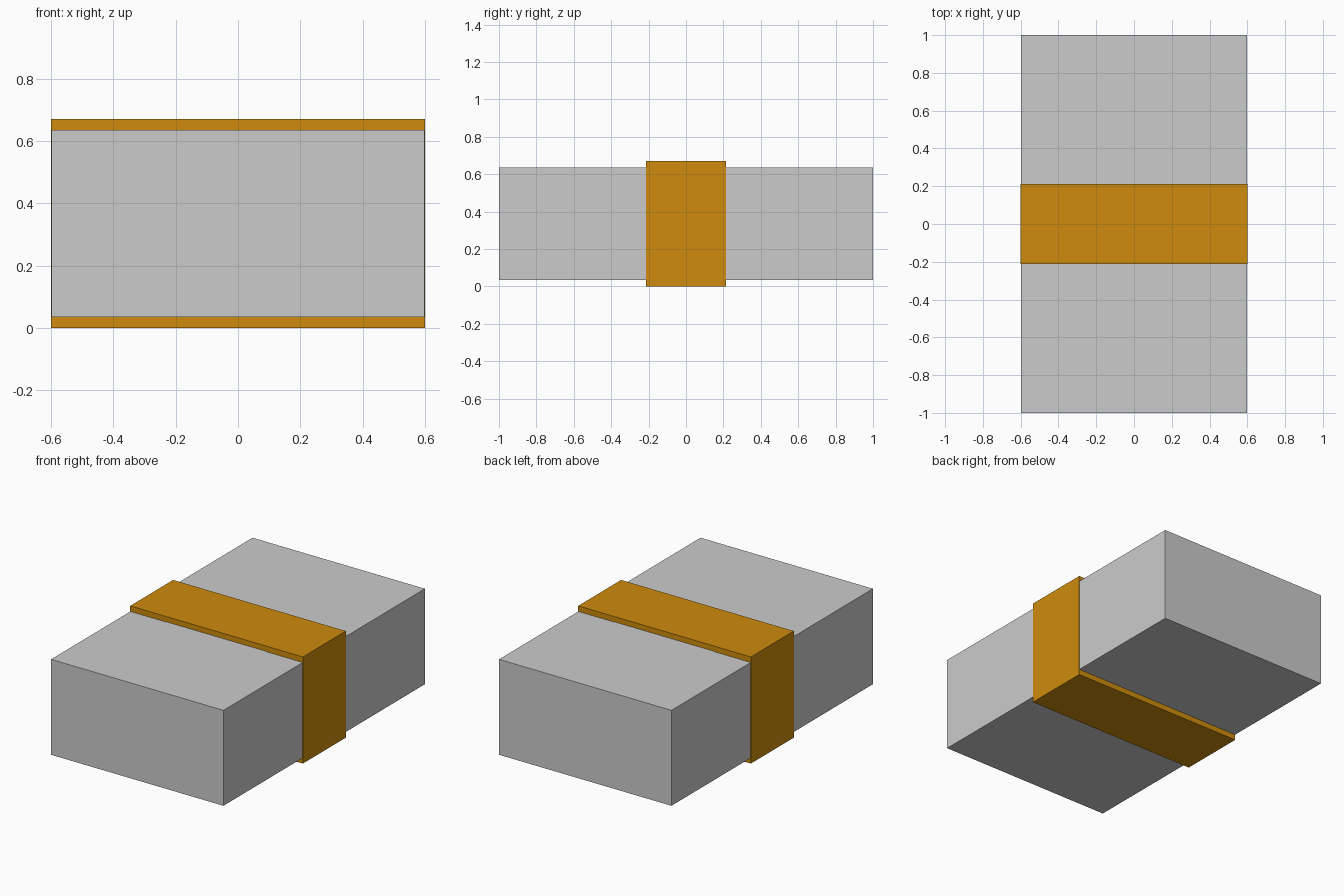
import bpy, bmesh

if "Cube" in bpy.data.objects:
    bpy.data.objects.remove(bpy.data.objects["Cube"])

ORANGE = bpy.data.materials.new("band_orange")
ORANGE.diffuse_color = (0.62, 0.26, 0.004, 1)
ORANGE.use_nodes = True
ORANGE.node_tree.nodes["Principled BSDF"].inputs["Base Color"].default_value = ORANGE.diffuse_color

Z_BOTTOM, Z_TOP, HEIGHT = 0.035, 0.635, 0.67


def add_object(name, bm, mat=None):
    mesh = bpy.data.meshes.new(name)
    bm.to_mesh(mesh)
    bm.free()
    obj = bpy.data.objects.new(name, mesh)
    bpy.context.collection.objects.link(obj)
    if mat:
        mesh.materials.append(mat)
    return obj


def box(name, half_x, half_y, z0, z1):
    bm = bmesh.new()
    bmesh.ops.create_cube(bm, size=1)
    for v in bm.verts:
        v.co = (v.co.x * 2 * half_x, v.co.y * 2 * half_y,
                z0 + (v.co.z + 0.5) * (z1 - z0))
    return add_object(name, bm)


def printed_patch(name, quarter, y=0.0):
    """Flat outline on the top face, mirrored from one quarter (x axis to y axis)."""
    half = quarter + [(-px, py) for px, py in reversed(quarter)]
    full = half + [(px, -py) for px, py in reversed(half)]
    points = []
    for p in full:
        if not any(abs(p[0] - q[0]) + abs(p[1] - q[1]) < 1e-6 for q in points):
            points.append(p)
    bm = bmesh.new()
    bm.faces.new([bm.verts.new((px, py + y, Z_TOP + 0.002)) for px, py in points])
    return add_object(name, bm)


# Stack of paper
box("paper_stack", 0.599, 1.0, Z_BOTTOM, Z_TOP)

# Wrapping band: rectangular ring around the stack
ring = []
bm = bmesh.new()
for inset_x, inset_z in ((0, 0), (0.002, 0.036)):
    x, z0, z1 = 0.6 - inset_x, inset_z, HEIGHT - inset_z
    ring.append([[bm.verts.new((px, y, pz)) for px, pz in
                  ((-x, z0), (x, z0), (x, z1), (-x, z1))] for y in (-0.213, 0.213)])
(of, ob), (nf, nb) = ring
for i in range(4):
    j = (i + 1) % 4
    for a, b in ((of, ob), (ob, nb), (nb, nf), (nf, of)):
        bm.faces.new((a[i], a[j], b[j], b[i]))
bmesh.ops.recalc_face_normals(bm, faces=bm.faces)
add_object("paper_band", bm, ORANGE)

# Printed round mark and two small marks on the top sheet
printed_patch("centre_mark", [(0.41, 0), (0.38, 0.155), (0.31, 0.28), (0.19, 0.37), (0, 0.41)])
for side, y in (("front", -0.655), ("back", 0.655)):
    printed_patch(side + "_mark", [(0.07, 0.07), (0.04, 0.1)], y)
